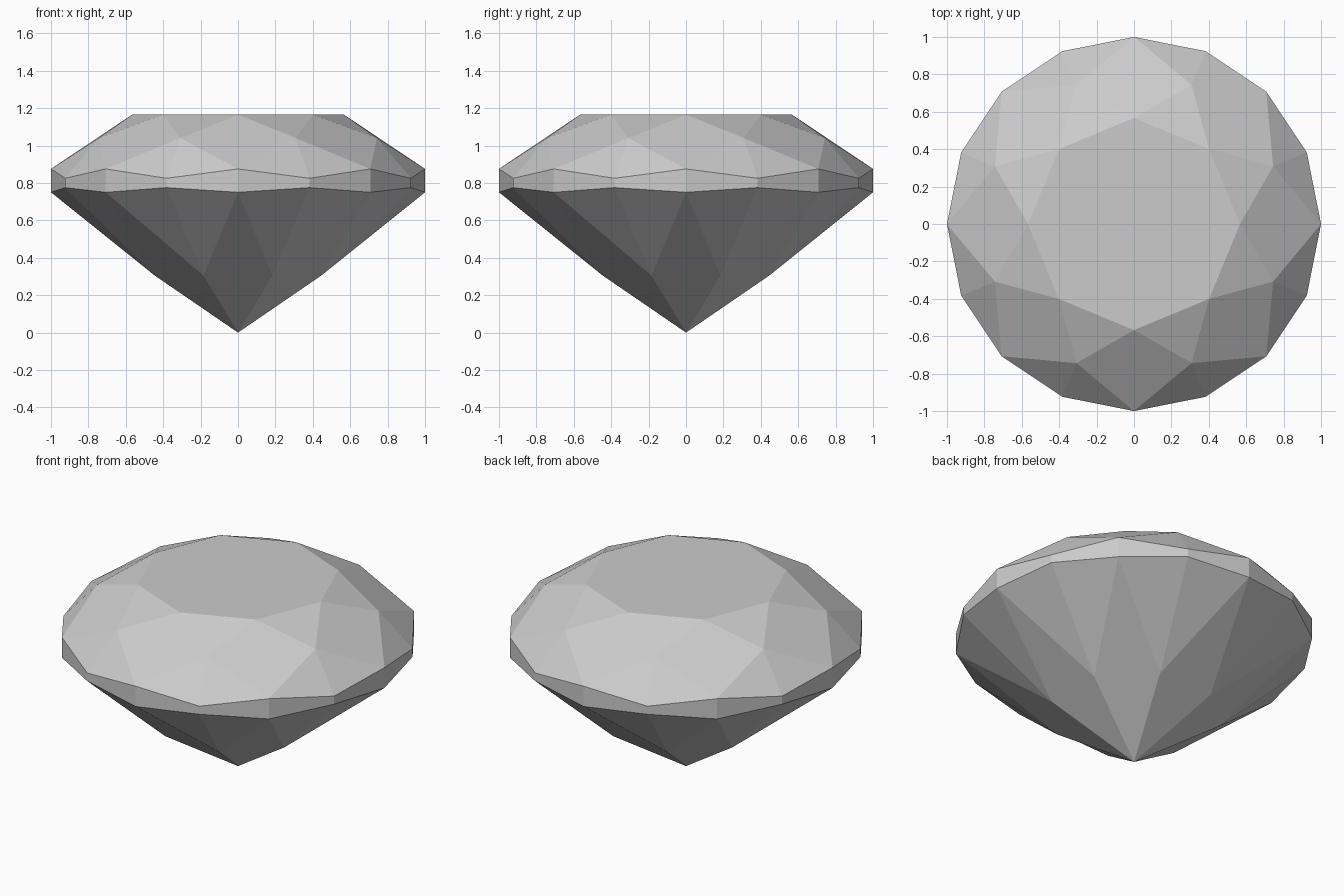
import bpy, bmesh, math

if "Cube" in bpy.data.objects:
    bpy.data.objects.remove(bpy.data.objects["Cube"])


def ring(bm, count, radius, heights, offset=0.0):
    """Ring of vertices; heights repeat around the ring."""
    verts = []
    for i in range(count):
        a = 2 * math.pi * (i + offset) / count
        z = heights[i % len(heights)]
        verts.append(bm.verts.new((radius * math.cos(a), radius * math.sin(a), z)))
    return verts


bm = bmesh.new()

# Rings from the table down to the pointed base
table = ring(bm, 8, 0.567, [1.165])
crown = ring(bm, 8, 0.805, [1.04], 0.5)
girdle_top = ring(bm, 16, 1.0, [0.875, 0.825])
girdle_low = ring(bm, 16, 1.0, [0.75, 0.775])
pavilion = ring(bm, 8, 0.482, [0.305], 0.5)
culet = bm.verts.new((0, 0, 0))

bm.faces.new(table)
for i in range(8):
    n, a, b, c = (i + 1) % 8, 2 * i, 2 * i + 1, (2 * i + 2) % 16
    # Crown: star, kite and upper girdle facets
    bm.faces.new((table[i], crown[i], table[n]))
    bm.faces.new((table[i], crown[i - 1], girdle_top[a], crown[i]))
    bm.faces.new((crown[i], girdle_top[a], girdle_top[b]))
    bm.faces.new((crown[i], girdle_top[b], girdle_top[c]))
    # Girdle band
    bm.faces.new((girdle_top[a], girdle_low[a], girdle_low[b], girdle_top[b]))
    bm.faces.new((girdle_top[b], girdle_low[b], girdle_low[c], girdle_top[c]))
    # Pavilion: lower girdle facets and long main kites
    bm.faces.new((pavilion[i], girdle_low[b], girdle_low[a]))
    bm.faces.new((pavilion[i], girdle_low[c], girdle_low[b]))
    bm.faces.new((girdle_low[a], pavilion[i - 1], culet, pavilion[i]))

bmesh.ops.recalc_face_normals(bm, faces=bm.faces)
mesh = bpy.data.meshes.new("brilliant_gem")
bm.to_mesh(mesh)
bm.free()
gem = bpy.data.objects.new("brilliant_gem", mesh)
bpy.context.collection.objects.link(gem)
